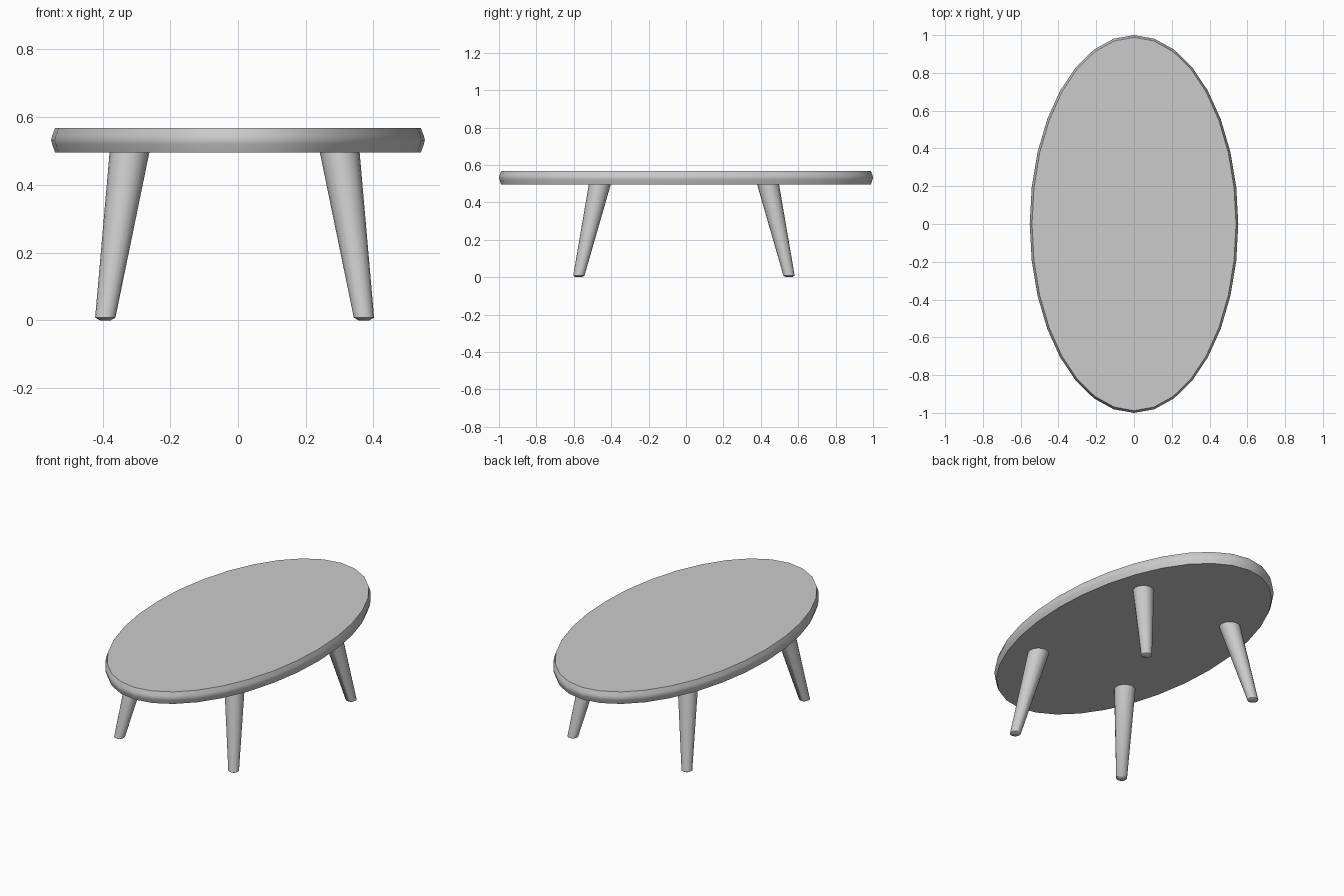
import bpy, bmesh, math
from mathutils import Vector

if "Cube" in bpy.data.objects:
    bpy.data.objects.remove(bpy.data.objects["Cube"])


def loft(name, rings, sides):
    """Skin a stack of horizontal ellipses (centre, rx, ry) and cap both ends."""
    bm = bmesh.new()
    loops = []
    for c, rx, ry in rings:
        loops.append([bm.verts.new((c[0] + rx * math.cos(2 * math.pi * i / sides),
                                    c[1] + ry * math.sin(2 * math.pi * i / sides),
                                    c[2])) for i in range(sides)])
    for a, b in zip(loops, loops[1:]):
        for i in range(sides):
            j = (i + 1) % sides
            bm.faces.new((a[i], a[j], b[j], b[i]))
    bm.faces.new(loops[0][::-1])
    bm.faces.new(loops[-1])
    mesh = bpy.data.meshes.new(name)
    bm.to_mesh(mesh)
    bm.free()
    obj = bpy.data.objects.new(name, mesh)
    bpy.context.collection.objects.link(obj)
    bpy.ops.object.select_all(action='DESELECT')
    obj.select_set(True)
    bpy.context.view_layer.objects.active = obj
    bpy.ops.object.shade_smooth_by_angle(angle=math.radians(45))
    return obj


# Oval top with a softly bulging edge
edge = [(0.495, 0.012), (0.52, 0.003), (0.532, 0.0), (0.545, 0.003), (0.568, 0.012)]
loft("table_top", [((0, 0, z), 0.552 - inset, 1.0 - inset) for z, inset in edge], 32)

# Four tapered, splayed legs with slightly rounded feet (set shifted a touch off centre)
shift = Vector((-0.01, -0.011, 0))
for side, sx in (("left", -1), ("right", 1)):
    for end, sy in (("front", -1), ("back", 1)):
        top = Vector((sx * 0.31, sy * 0.449, 0.5)) + shift
        foot = Vector((sx * 0.382, sy * 0.562, 0.008)) + shift
        tip = foot - Vector((0, 0, 0.008))
        loft(f"{end}_{side}_leg",
             [(tip, 0.016, 0.016), (foot, 0.03, 0.03), (top, 0.059, 0.059)], 16)
